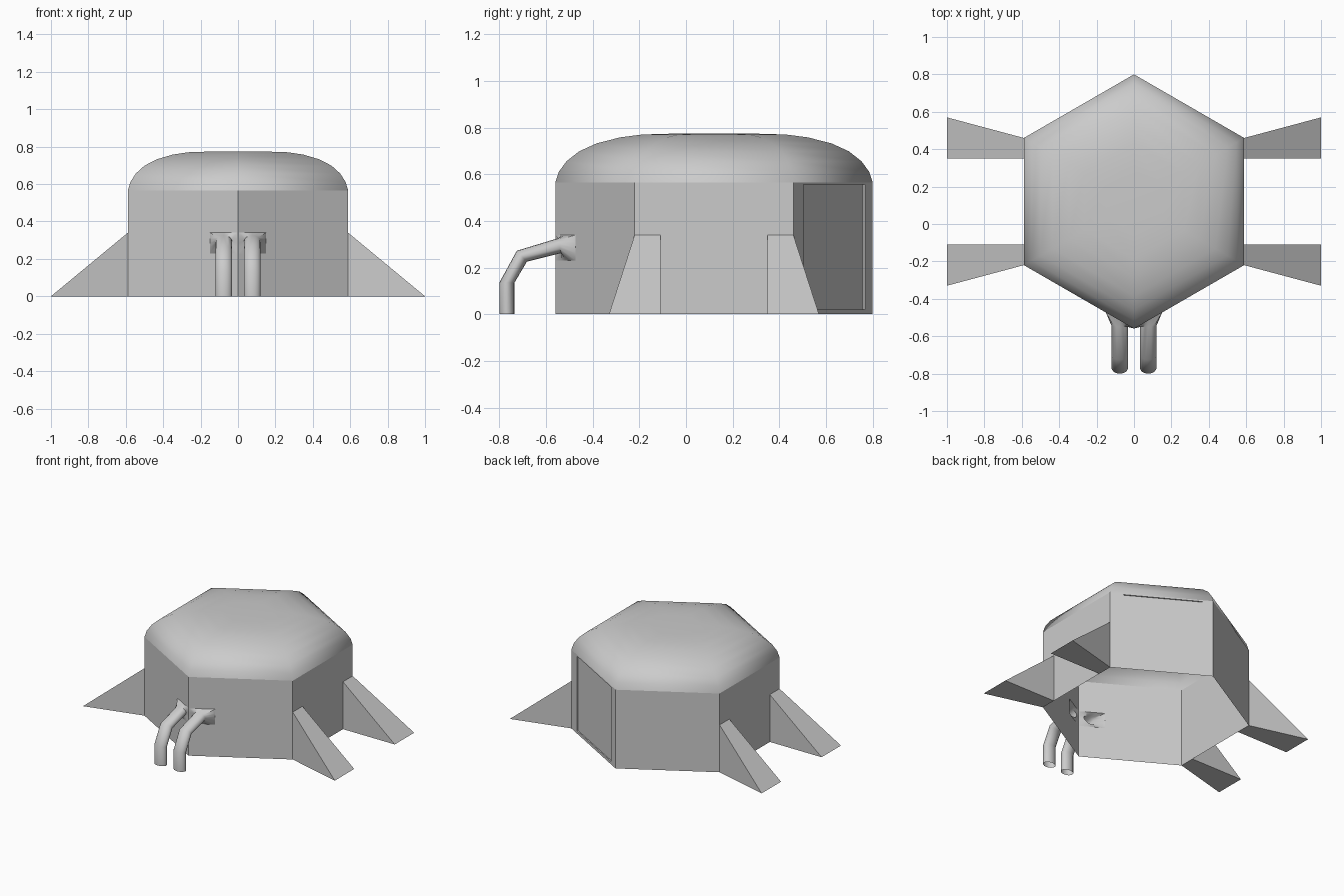
import bpy, bmesh, math

if "Cube" in bpy.data.objects:
    bpy.data.objects.remove(bpy.data.objects["Cube"])

CY, R = 0.12, 0.68          # hexagon centre and radius
EAVE = 0.565


def make(name, verts, faces, smooth=None):
    """Create a mesh object; smooth is an angle in degrees."""
    me = bpy.data.meshes.new(name)
    me.from_pydata(verts, [], faces)
    bm = bmesh.new()
    bm.from_mesh(me)
    bmesh.ops.remove_doubles(bm, verts=bm.verts, dist=0.0005)
    bmesh.ops.recalc_face_normals(bm, faces=bm.faces)
    bm.to_mesh(me)
    bm.free()
    ob = bpy.data.objects.new(name, me)
    bpy.context.collection.objects.link(ob)
    if smooth:
        bpy.ops.object.select_all(action='DESELECT')
        ob.select_set(True)
        bpy.context.view_layer.objects.active = ob
        bpy.ops.object.shade_smooth_by_angle(angle=math.radians(smooth))
    return ob


def hexagon(scale, z):
    return [(R * scale * math.sin(math.radians(60 * i)),
             CY + R * scale * math.cos(math.radians(60 * i)), z) for i in range(6)]


def loft(rings):
    n = len(rings[0])
    faces = [(r * n + i, r * n + (i + 1) % n, (r + 1) * n + (i + 1) % n, (r + 1) * n + i)
             for r in range(len(rings) - 1) for i in range(n)]
    return [v for ring in rings for v in ring], faces


# Hexagonal walls, open underneath; openings are (start, end, bottom, top, recess)
corners = hexagon(1, 0)
pipe_hole = (0.008, 0.255, 0.23, 0.34, None)
openings = {0: (0.10, 0.87, 0.02, 0.555, 0.008),      # door, back right
            2: (1 - pipe_hole[1], 1 - pipe_hole[0]) + pipe_hole[2:],
            3: pipe_hole}
verts, faces = [], []
for i in range(6):
    p, q = corners[i], corners[(i + 1) % 6]

    def rect(s0, s1, z0, z1, depth=0):
        a = math.radians(60 * i + 30)
        return [(p[0] + (q[0] - p[0]) * s - depth * math.sin(a),
                 p[1] + (q[1] - p[1]) * s - depth * math.cos(a), z)
                for s, z in ((s0, z0), (s1, z0), (s1, z1), (s0, z1))]

    rings = [rect(0, 1, 0, EAVE)]
    recess = None
    if i in openings:
        *box, recess = openings[i]
        rings.append(rect(*box))
        if recess:
            rings.append(rect(*box, recess))
    v, f = loft(rings)
    if i not in openings or recess:
        f.append(tuple(range(len(v) - 4, len(v))))
    faces += [tuple(k + len(verts) for k in face) for face in f]
    verts += v
make("hexagonal_walls", verts, faces)

# Rounded roof
profile = [(1, EAVE), (0.978, 0.61), (0.93, 0.655), (0.85, 0.698),
           (0.74, 0.732), (0.59, 0.758), (0.45, 0.77), (0.25, 0.774)]
verts, faces = loft([hexagon(s, z) for s, z in profile])
faces.append(tuple(range(len(verts) - 6, len(verts))))
make("rounded_roof", verts, faces, 80)

# Four splayed buttresses
W = R * math.sin(math.radians(60))
for sx, side in ((1, "right"), (-1, "left")):
    for sy, end in ((1, "back"), (-1, "front")):
        pts = [(W, 0.23, 0), (W, 0.34, 0), (1, 0.45, 0), (1, 0.23, 0),
               (W, 0.23, 0.34), (W, 0.34, 0.34)]
        make(f"{end}_{side}_buttress",
             [(sx * x, CY + sy * y, z) for x, y, z in pts],
             [(0, 1, 2, 3), (3, 2, 5, 4), (0, 3, 4), (1, 5, 2), (0, 4, 5, 1)])

# Pair of bent pipes flaring into square openings in the front walls
bends = [((-0.55, 0.325), (-0.535, 0.262)), ((-0.725, 0.272), (-0.682, 0.225)),
         ((-0.80, 0.135), (-0.735, 0.135)), ((-0.80, 0), (-0.735, 0))]
N = 16
circle = [(math.cos(2 * math.pi * k / N), math.sin(2 * math.pi * k / N)) for k in range(N)]
x0, x1 = W * pipe_hole[0], W * pipe_hole[1]
for sx, side in ((1, "right"), (-1, "left")):
    flange = []
    for c, s in circle:
        m = max(abs(c), abs(s))
        x = (x0 + x1) / 2 + (x1 - x0) / 2 * c / m
        flange.append((sx * x, CY - R + x * math.tan(math.radians(30)),
                       0.285 + 0.055 * s / m))
    rings = [flange]
    for (yo, zo), (yi, zi) in bends:
        rings.append([(sx * (0.076 + 0.045 * c),
                       (yo + yi) / 2 + (yo - yi) / 2 * s,
                       (zo + zi) / 2 + (zo - zi) / 2 * s) for c, s in circle])
    make(f"{side}_pipe", *loft(rings), 50)
